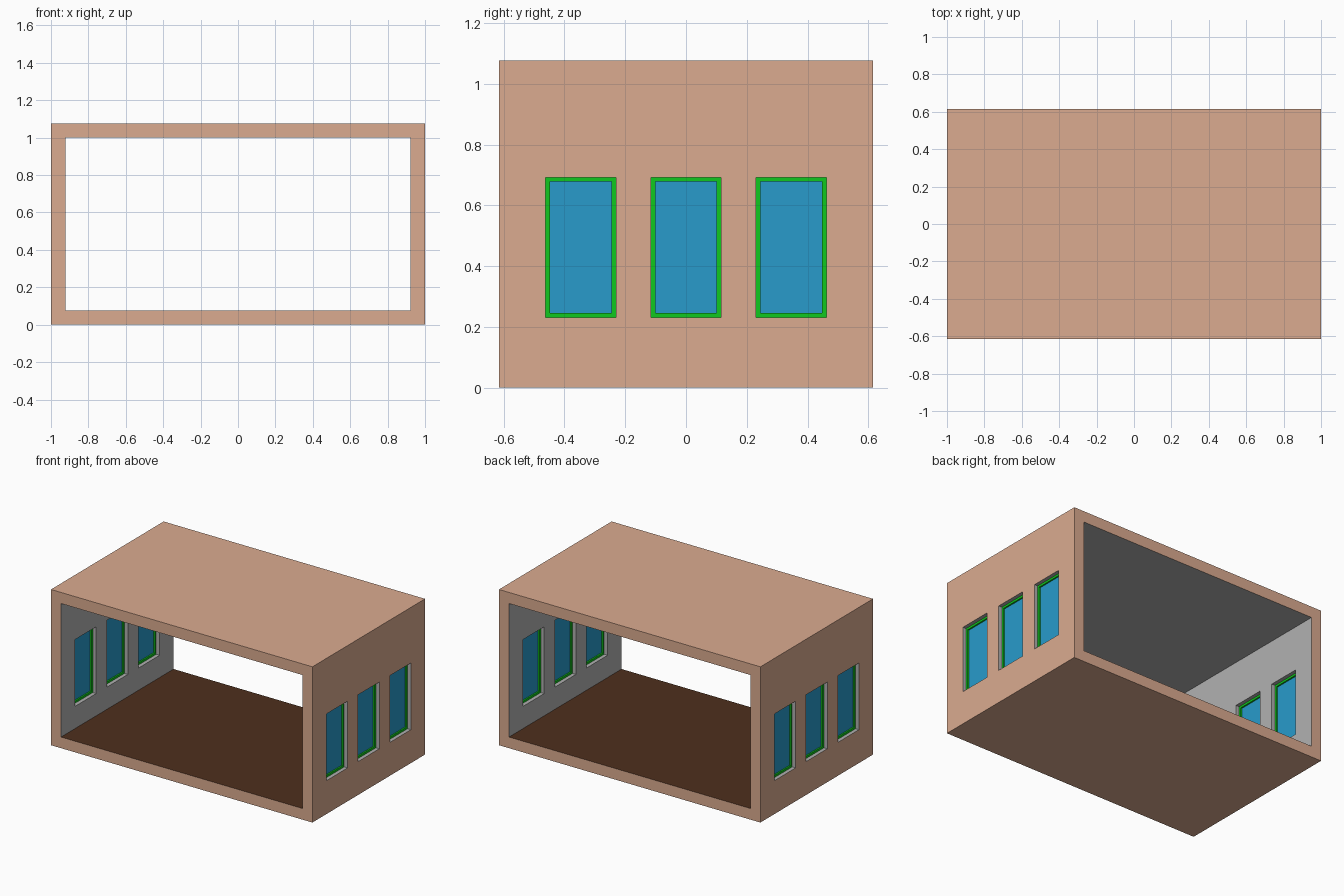
import bpy, bmesh
from mathutils import Matrix

if "Cube" in bpy.data.objects:
    bpy.data.objects.remove(bpy.data.objects["Cube"])

X, Y, H, T = 1.0, 0.6154, 1.0769, 0.0769      # half width, half depth, height, wall thickness
WIN_W, WIN_Z0, WIN_Z1 = 0.2308, 0.2308, 0.6923
WIN_Y = (-0.3462, 0.0, 0.3462)
BORDER, FRAME_D, GLASS_D = 0.0145, 0.025, 0.004


def material(name, rgb):
    m = bpy.data.materials.new(name)
    m.diffuse_color = (*rgb, 1)
    m.use_nodes = True
    m.node_tree.nodes["Principled BSDF"].inputs["Base Color"].default_value = m.diffuse_color
    return m


clay = material("clay", (0.708, 0.407, 0.279))
plaster = material("plaster", (0.44, 0.44, 0.44))
wood = material("wood", (0.077, 0.029, 0.012))
green = material("green", (0.005, 0.578, 0.013))
blue = material("blue", (0.021, 0.328, 0.597))


def link(name, bm, *mats):
    bmesh.ops.recalc_face_normals(bm, faces=bm.faces)
    me = bpy.data.meshes.new(name)
    bm.to_mesh(me)
    bm.free()
    for m in mats:
        me.materials.append(m)
    ob = bpy.data.objects.new(name, me)
    bpy.context.collection.objects.link(ob)
    return ob


def box(name, size, center, *mats):
    bm = bmesh.new()
    bmesh.ops.create_cube(bm, size=1, matrix=Matrix.Translation(center) @ Matrix.Diagonal((*size, 1)))
    return link(name, bm, *mats)


def window_frame(name, center, w, h):
    """Rectangular ring standing in the yz plane."""
    bm = bmesh.new()
    cx, cy, cz = center
    loops = []
    for inset, dx in ((0, -1), (0, 1), (BORDER, 1), (BORDER, -1)):
        a, b = w / 2 - inset, h / 2 - inset
        loops.append([bm.verts.new((cx + dx * FRAME_D / 2, cy + sy * a, cz + sz * b))
                      for sy, sz in ((-1, -1), (1, -1), (1, 1), (-1, 1))])
    for i in range(4):
        p, q = loops[i], loops[(i + 1) % 4]
        for j in range(4):
            k = (j + 1) % 4
            bm.faces.new((p[j], p[k], q[k], q[j]))
    return link(name, bm, green)


def cut(target, cutter):
    mod = target.modifiers.new("cut", 'BOOLEAN')
    mod.operation, mod.solver, mod.object = 'DIFFERENCE', 'EXACT', cutter
    bpy.context.view_layer.objects.active = target
    bpy.ops.object.modifier_apply(modifier=mod.name)
    bpy.data.objects.remove(cutter)


# Room shell, open at front and back, with window openings through both side walls
shell = box("room_shell", (2 * X, 2 * Y, H), (0, 0, H / 2), clay, plaster, wood)
cut(shell, box("room_cutter", (2 * (X - T), 3 * Y, H - 2 * T), (0, 0, H / 2)))
win_h, win_z = WIN_Z1 - WIN_Z0, (WIN_Z0 + WIN_Z1) / 2
for y in WIN_Y:
    cut(shell, box("window_cutter", (3 * X, WIN_W, win_h), (0, y, win_z)))

# Clay outside, plaster inside and in the reveals, wooden floor
for p in shell.data.polygons:
    c, n = p.center, p.normal
    outside = abs(c.x) > X - 1e-3 or abs(c.y) > Y - 1e-3 or c.z < 1e-3 or c.z > H - 1e-3
    floor = n.z > 0.5 and abs(c.z - T) < 1e-3
    p.material_index = 0 if outside else 2 if floor else 1

# Windows: frame and glass centred in the wall thickness
for side, label in ((-1, "left"), (1, "right")):
    for i, y in enumerate(WIN_Y, 1):
        center = (side * (X - T / 2), y, win_z)
        window_frame(f"{label}_window_frame_{i}", center, WIN_W, win_h)
        box(f"{label}_window_glass_{i}", (GLASS_D, WIN_W - 2 * BORDER, win_h - 2 * BORDER), center, blue)
